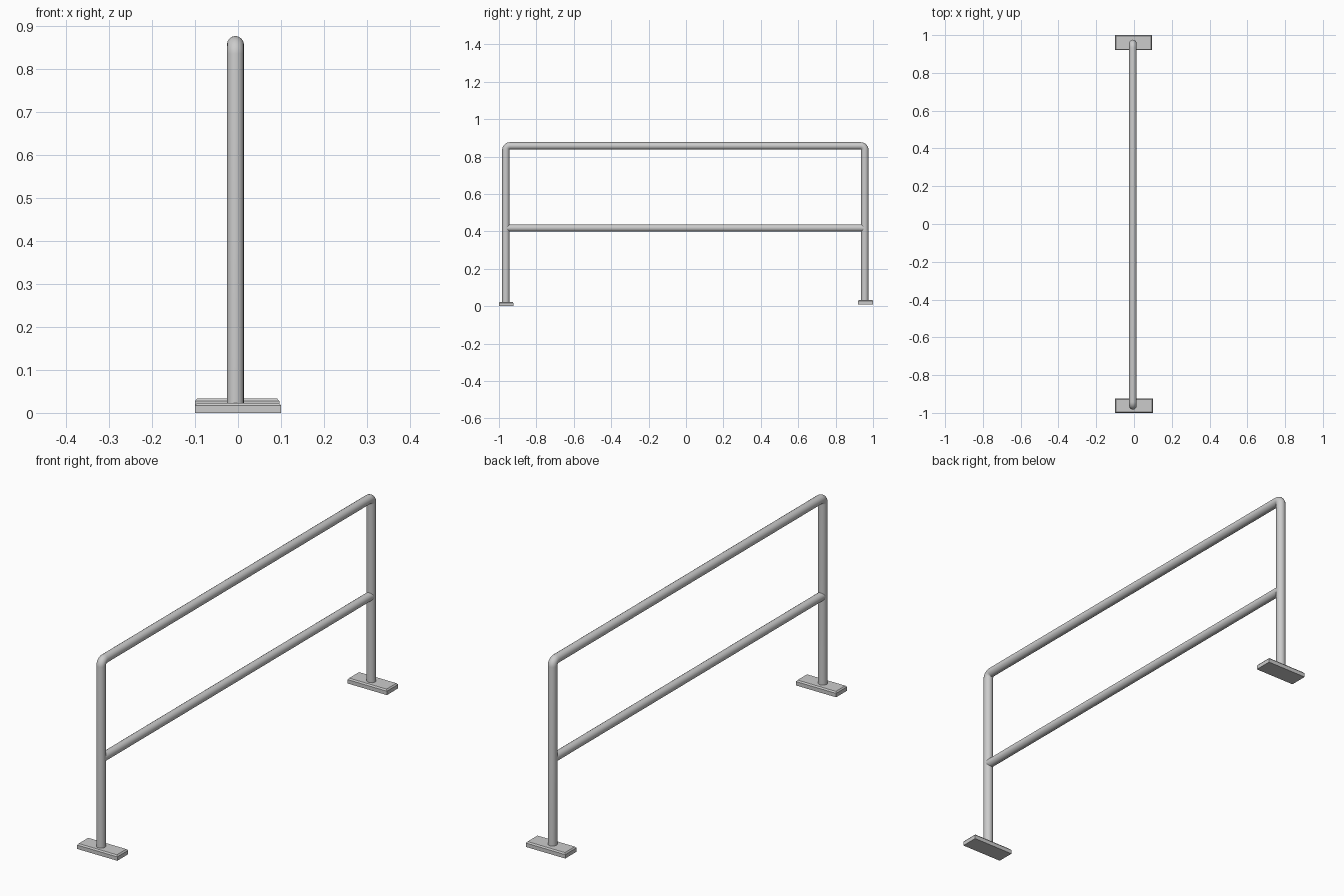
import bpy, bmesh, math
from mathutils import Vector

if "Cube" in bpy.data.objects:
    bpy.data.objects.remove(bpy.data.objects["Cube"])

X = -0.006          # tube centre line
R = 0.0198          # tube radius
Y0, Y1 = -0.963, 0.956
TOP = 0.857


def tube(name, points, radius=R):
    """Round tube swept along a polyline, turned into a smooth mesh."""
    cu = bpy.data.curves.new(name, 'CURVE')
    cu.dimensions = '3D'
    cu.bevel_depth = radius
    cu.bevel_resolution = 6
    cu.use_fill_caps = True
    sp = cu.splines.new('POLY')
    sp.points.add(len(points) - 1)
    for p, co in zip(sp.points, points):
        p.co = (*co, 1)
    ob = bpy.data.objects.new(name, cu)
    bpy.context.collection.objects.link(ob)
    bpy.ops.object.select_all(action='DESELECT')
    ob.select_set(True)
    bpy.context.view_layer.objects.active = ob
    bpy.ops.object.convert(target='MESH')
    bpy.ops.object.shade_smooth_by_angle(angle=math.radians(40))
    return bpy.context.object


def bend(y, z, start, end, r, steps=8):
    """Arc points for a bent corner in the YZ plane."""
    return [(X, y + r * math.cos(a), z + r * math.sin(a))
            for a in (math.radians(start + (end - start) * i / steps)
                      for i in range(steps + 1))]


def foot_plate(name, y0, y1, z0, x1):
    """Flat plate with its top edges chamfered."""
    bm = bmesh.new()
    x0, h, chamfer, drop = -0.1, 0.0235, 0.005, 0.006
    rings = []
    for inset, z in ((0, z0), (0, z0 + h - drop), (chamfer, z0 + h)):
        rings.append([bm.verts.new(co) for co in (
            (x0 + inset, y0 + inset, z), (x1 - inset, y0 + inset, z),
            (x1 - inset, y1 - inset, z), (x0 + inset, y1 - inset, z))])
    bm.faces.new(rings[0][::-1])
    bm.faces.new(rings[-1])
    for a, b in zip(rings, rings[1:]):
        for i in range(4):
            j = (i + 1) % 4
            bm.faces.new((a[i], a[j], b[j], b[i]))
    me = bpy.data.meshes.new(name)
    bm.to_mesh(me)
    bm.free()
    bpy.context.collection.objects.link(bpy.data.objects.new(name, me))


# Posts and top rail: one bent tube
r = 0.022
path = [(X, Y0, 0.01)]
path += bend(Y0 + r, TOP - r, 180, 90, r)
path += bend(Y1 - r, TOP - r, 90, 0, r)
path += [(X, Y1, 0.02)]
tube("bent_frame", path)

# Middle rail, ending inside the posts
tube("middle_rail", [(X, Y0, 0.418), (X, Y1, 0.418)], 0.019)

# Foot plates
foot_plate("front_foot", -1.0, -0.923, 0.0, 0.1)
foot_plate("back_foot", 0.92, 1.0, 0.01, 0.096)
